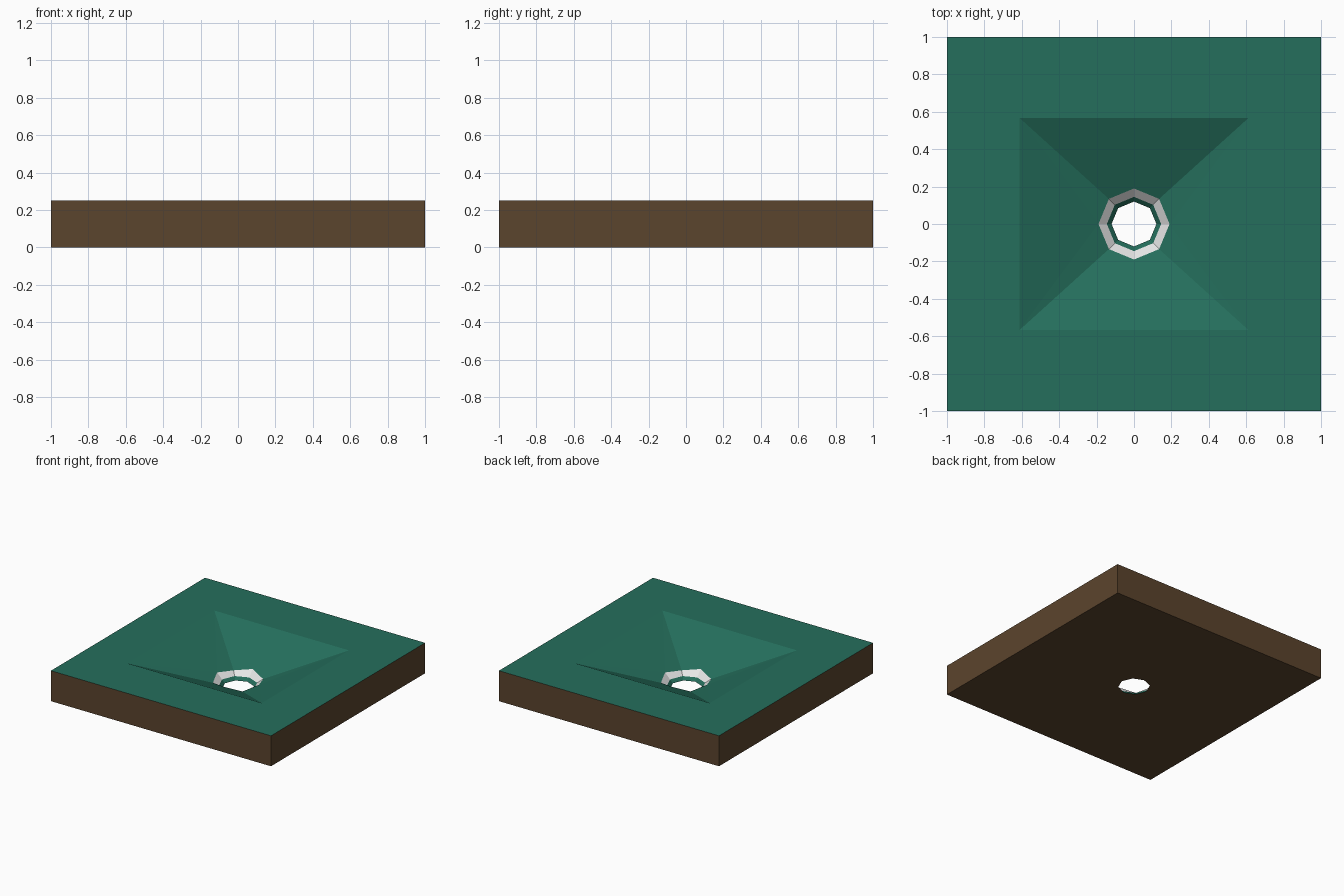
import bpy, bmesh, math

if "Cube" in bpy.data.objects:
    bpy.data.objects.remove(bpy.data.objects["Cube"])

TOP = 0.25            # slab height
DIP_X, DIP_Y = 0.612, 0.567   # half size of the sunken area
DEPTH = 0.26          # depth of the sunken pyramid's apex


def material(name, rgb):
    m = bpy.data.materials.new(name)
    m.diffuse_color = (*rgb, 1)
    m.use_nodes = True
    m.node_tree.nodes["Principled BSDF"].inputs["Base Color"].default_value = m.diffuse_color
    return m


green = material("turf green", (0.018, 0.157, 0.107))
brown = material("soil brown", (0.105, 0.058, 0.026))
white = material("cup white", (0.8, 0.8, 0.8))


def rect(hx, hy, z):
    return [(hx, hy, z), (-hx, hy, z), (-hx, -hy, z), (hx, -hy, z)]


def octagon(r, z=None):
    """Octagon at height z, or lying on the sloped pyramid when z is None."""
    pts = []
    for k in range(8):
        x, y = r * math.cos(k * math.pi / 4), r * math.sin(k * math.pi / 4)
        h = z
        if h is None:
            h = TOP - DEPTH * (1 - max(abs(x) / DIP_X, abs(y) / DIP_Y))
        pts.append((x, y, h))
    return pts


def bridge(a, b):
    """Quads between two rings of equal count, facing up when b is inside a."""
    n = len(a)
    return [[a[i], a[(i + 1) % n], b[(i + 1) % n], b[i]] for i in range(n)]


def panels(sq, octa):
    """Four panels from a rectangle to an octagon."""
    return [[sq[i], sq[(i + 1) % 4], octa[(3 + 2 * i) % 8],
             octa[(2 + 2 * i) % 8], octa[1 + 2 * i]] for i in range(4)]


def build(name, polys, mat):
    bm = bmesh.new()
    for p in polys:
        bm.faces.new([bm.verts.new(c) for c in p])
    bmesh.ops.remove_doubles(bm, verts=bm.verts, dist=1e-5)
    bmesh.ops.triangulate(bm, faces=[f for f in bm.faces if len(f.verts) > 4])
    me = bpy.data.meshes.new(name)
    bm.to_mesh(me)
    bm.free()
    me.materials.append(mat)
    bpy.context.collection.objects.link(bpy.data.objects.new(name, me))


outer_top, outer_low = rect(1, 1, TOP), rect(1, 1, 0)
dip = rect(DIP_X, DIP_Y, TOP)
rim, lip, hole = octagon(0.19), octagon(0.145, 0.025), octagon(0.12, 0)

# soil sides and pierced underside
underside = [p[::-1] for p in panels(outer_low, hole)]
build("soil_block", bridge(outer_low, outer_top) + underside, brown)
# flat turf border and four slopes down to the cup
build("turf", bridge(outer_top, dip) + panels(dip, rim), green)
# white cup ring and the green wall below it
build("cup_ring", bridge(rim, lip), white)
build("hole_wall", bridge(lip, hole), green)
